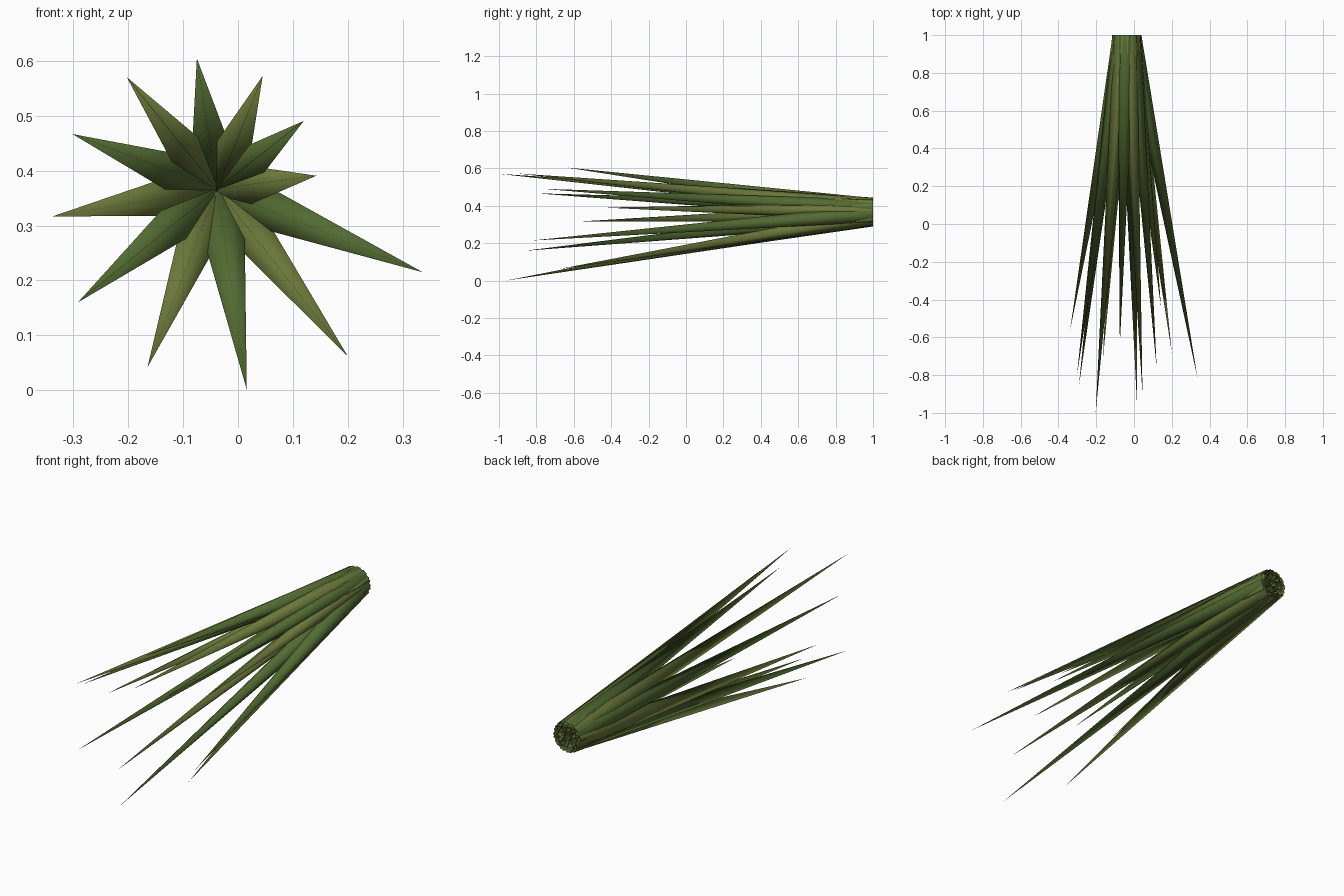
import bpy, bmesh, math
from mathutils import Vector

if "Cube" in bpy.data.objects:
    bpy.data.objects.remove(bpy.data.objects["Cube"])

CX, CZ = -0.038, 0.367      # centre of the root, which lies in the plane y = 1
SIDES, RADIUS, OFFSET = 5, 0.05, 0.031


def material(name, rgb):
    m = bpy.data.materials.new(name)
    m.diffuse_color = (*rgb, 1)
    m.use_nodes = True
    m.node_tree.nodes["Principled BSDF"].inputs["Base Color"].default_value = m.diffuse_color
    return m


greens = [material("leaf_green", (0.085, 0.145, 0.032)),
          material("olive_green", (0.145, 0.185, 0.042))]

# Blade tips, going round the tuft
tips = [(-0.075, -0.64, 0.605), (0.045, -0.90, 0.573), (0.12, -0.76, 0.491),
        (0.143, -0.44, 0.391), (0.337, -0.82, 0.215), (0.20, -0.68, 0.062),
        (0.016, -0.96, 0.001), (-0.165, -0.72, 0.042), (-0.292, -0.86, 0.16),
        (-0.338, -0.56, 0.317), (-0.302, -0.80, 0.467), (-0.203, -1.0, 0.571)]


def blade(i, tip):
    """Long open-ended spike with one ridge facing the tuft's axis."""
    ang = math.atan2(tip[2] - CZ, tip[0] - CX)
    bx, bz = CX + OFFSET * math.cos(ang), CZ + OFFSET * math.sin(ang)
    bm = bmesh.new()
    ring = []
    for k in range(SIDES):
        a = ang + math.pi + 2 * math.pi * k / SIDES
        ring.append(bm.verts.new((bx + RADIUS * math.cos(a), 1.0,
                                  bz + RADIUS * math.sin(a))))
    apex = bm.verts.new(Vector(tip))
    for k in range(SIDES):
        f = bm.faces.new((ring[k], ring[(k + 1) % SIDES], apex))
        f.smooth = True
        f.normal_update()
        # Outward-facing normals
        if f.normal.dot(f.calc_center_median() - (Vector((bx, 1, bz)) * 2 + apex.co) / 3) < 0:
            f.normal_flip()
    mesh = bpy.data.meshes.new(f"grass_blade_{i + 1}")
    bm.to_mesh(mesh)
    bm.free()
    mesh.materials.append(greens[i % 2])
    obj = bpy.data.objects.new(f"grass_blade_{i + 1}", mesh)
    bpy.context.collection.objects.link(obj)


for i, tip in enumerate(tips):
    blade(i, tip)
